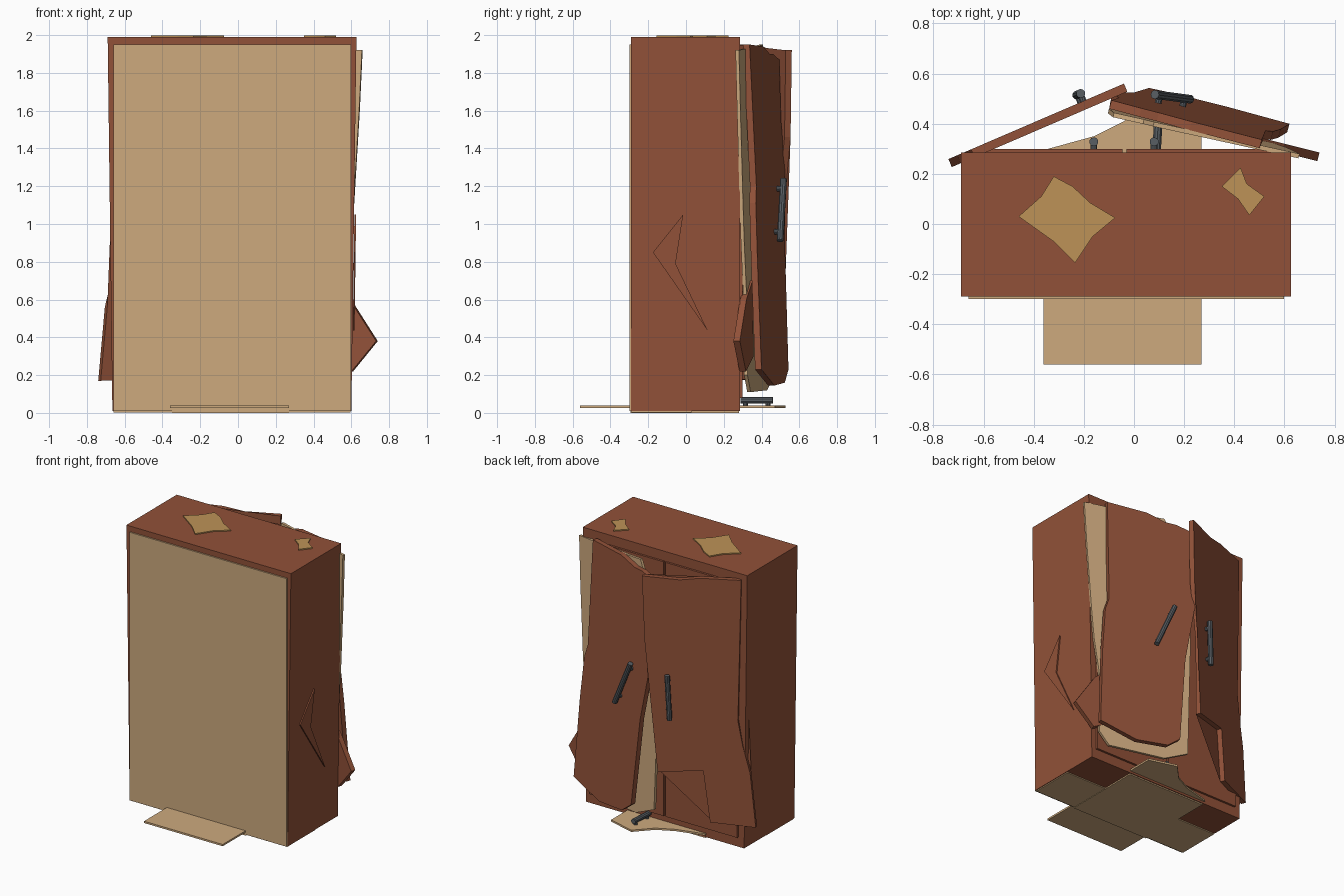
import bpy, bmesh
from mathutils import Vector

if "Cube" in bpy.data.objects:
    bpy.data.objects.remove(bpy.data.objects["Cube"])


def mat(name, r, g, b):
    m = bpy.data.materials.new(name)
    m.diffuse_color = (r, g, b, 1)
    m.use_nodes = True
    m.node_tree.nodes["Principled BSDF"].inputs["Base Color"].default_value = m.diffuse_color
    return m


BROWN = mat("red_brown_wood", 0.285, 0.083, 0.040)
TAN = mat("pale_raw_wood", 0.61, 0.40, 0.208)
GOLD = mat("worn_wood", 0.51, 0.29, 0.095)
GREY = mat("dark_metal", 0.098, 0.112, 0.125)


def finish(bm, name, m):
    bmesh.ops.recalc_face_normals(bm, faces=bm.faces)
    me = bpy.data.meshes.new(name)
    bm.to_mesh(me)
    bm.free()
    me.materials.append(m)
    ob = bpy.data.objects.new(name, me)
    bpy.context.collection.objects.link(ob)
    return ob


def slab(name, pts, offset, m):
    """Flat outline in space, extruded along offset."""
    bm = bmesh.new()
    off = Vector(offset)
    a = [bm.verts.new(Vector(p)) for p in pts]
    b = [bm.verts.new(Vector(p) + off) for p in pts]
    n = len(pts)
    caps = [bm.faces.new(a), bm.faces.new(b[::-1])]
    for i in range(n):
        j = (i + 1) % n
        bm.faces.new((a[i], b[i], b[j], a[j]))
    bmesh.ops.triangulate(bm, faces=caps)
    return finish(bm, name, m)


def box(name, x0, x1, y0, y1, z0, z1, m):
    return slab(name, [(x0, y0, z0), (x1, y0, z0), (x1, y1, z0), (x0, y1, z0)],
                (0, 0, z1 - z0), m)


def rod(bm, p, q, r):
    p, q = Vector(p), Vector(q)
    d = q - p
    mtx = d.to_track_quat('Z', 'Y').to_matrix().to_4x4()
    mtx.translation = (p + q) / 2
    bmesh.ops.create_cone(bm, cap_ends=True, segments=10, radius1=r, radius2=r,
                          depth=d.length, matrix=mtx)


def handle(name, p, q, normal, gap=0.032):
    """Bar between p and q (points on the door) standing off on two posts."""
    bm = bmesh.new()
    p, q, n = Vector(p), Vector(q), Vector(normal).normalized()
    rod(bm, p + n * gap, q + n * gap, 0.018)
    for t in (0.15, 0.85):
        c = p.lerp(q, t)
        rod(bm, c, c + n * gap, 0.014)
    return finish(bm, name, GREY)


# Cabinet carcass, slightly narrower at the foot
slab("cabinet_body",
     [(-0.665, -0.29, 0.01), (0.6, -0.29, 0.01), (0.627, -0.29, 1.99), (-0.69, -0.29, 1.99)],
     (0, 0.575, 0), BROWN)
box("back_panel", -0.66, 0.598, -0.3, -0.288, 0.01, 1.95, TAN)
box("underside_panel", -0.66, 0.595, -0.288, 0.03, 0.003, 0.012, TAN)

# Flat inner doors with handles
for name, x0, x1, hx in (("inner_door_left", -0.62, -0.045, -0.16),
                         ("inner_door_right", -0.03, 0.565, 0.08)):
    box(name, x0, x1, 0.28, 0.3, 0.08, 1.92, BROWN)
    handle(name + "_handle", (hx, 0.3, 1.24), (hx, 0.3, 0.9), (0, 1, 0), 0.028)

# Worn patches on the top
for name, pts in (
    ("top_patch_large", [(-0.46, 0.03), (-0.37, 0.11), (-0.32, 0.19), (-0.245, 0.15),
                         (-0.175, 0.085), (-0.075, 0.025), (-0.165, -0.05),
                         (-0.235, -0.155), (-0.32, -0.07)]),
    ("top_patch_small", [(0.35, 0.15), (0.425, 0.225), (0.45, 0.16), (0.52, 0.11),
                         (0.46, 0.035), (0.415, 0.1)]),
):
    slab(name, [(x, y, 1.985) for x, y in pts], (0, 0, 0.013), GOLD)

# Crack plates on the cabinet sides
crack = [(-0.175, 0.85), (-0.015, 1.05), (-0.055, 0.79), (0.115, 0.435)]
slab("right_crack", [(0.602 + 0.0136 * z, y, z) for y, z in crack], (0.009, 0, 0), BROWN)
slab("left_crack", [(-0.667 - 0.0126 * z, -y, z + 0.65) for y, z in crack], (-0.005, 0, 0), BROWN)


# Broken doors: outline in x and z laid on a tilted plane
def left_plane(x, z):
    return 0.56 + 0.43 * (x + 0.04)


def right_plane(x, z):
    return 0.57 - 0.255 * x - 0.053 * z


def lining_plane(x, z):
    return 0.28 - 0.22 * (x - 0.66) - 0.015 * (z - 1.92)


def shard_plane(x, z):
    return 0.285 - 0.25 * (x - 0.74)


def door(name, outline, plane, offset, m):
    return slab(name, [(x, plane(x, z), z) for x, z in outline], offset, m)


door("broken_door_left",
     [(-0.04, 1.92), (-0.273, 1.915), (-0.4, 1.94), (-0.65, 1.95), (-0.63, 0.93),
      (-0.66, 0.75), (-0.705, 0.56), (-0.74, 0.17), (-0.459, 0.18), (-0.416, 0.55),
      (-0.136, 0.51), (-0.13, 1.07), (-0.09, 1.3), (-0.055, 1.46)],
     left_plane, (0.013, -0.032, 0), BROWN)
door("broken_door_right",
     [(0.51, 1.95), (0.23, 1.94), (0.1, 1.9), (0.03, 1.9), (-0.09, 1.87), (-0.06, 1.55),
      (-0.085, 1.3), (0.0, 0.86), (0.06, 0.23), (0.15, 0.16), (0.37, 0.145), (0.62, 0.23),
      (0.585, 0.8), (0.555, 1.11), (0.525, 1.2)],
     right_plane, (-0.009, -0.034, 0), BROWN)
door("door_lining_right",
     [(0.66, 1.92), (0.45, 1.93), (0.2, 1.94), (0.08, 1.95), (0.04, 1.86), (-0.08, 1.84),
      (-0.1, 1.1), (-0.07, 0.2), (0.1, 0.12), (0.5, 0.11), (0.57, 0.2), (0.56, 0.6),
      (0.6, 0.9), (0.615, 1.1), (0.645, 1.6)],
     lining_plane, (-0.004, -0.018, 0), TAN)
door("door_shard",
     [(0.74, 0.38), (0.6, 0.6), (0.47, 0.7), (0.45, 0.3), (0.61, 0.22)],
     shard_plane, (-0.009, -0.034, 0), BROWN)

# Handles on the broken doors
for name, plane, a, b, n in (
    ("broken_left_handle", left_plane, (-0.2, 1.23), (-0.215, 0.91), (-0.4, 0.92, 0)),
    ("broken_right_handle", right_plane, (0.075, 1.235), (0.215, 0.91), (0.25, 0.97, 0.05)),
):
    handle(name, (a[0], plane(*a), a[1]), (b[0], plane(*b), b[1]), n)

# Loose board lying under the cabinet, with a fallen handle on it
slab("floor_board",
     [(-0.36, -0.56, 0.025), (0.27, -0.56, 0.025), (0.27, 0.47, 0.025), (0.07, 0.527, 0.025),
      (-0.04, 0.41, 0.025), (-0.16, 0.35, 0.025), (-0.36, 0.295, 0.025)],
     (0, 0, 0.013), TAN)
box("under_board", -0.35, 0.27, -0.295, 0.28, 0.0, 0.009, TAN)
handle("fallen_handle", (0.09, 0.29, 0.037), (0.1, 0.46, 0.037), (0, 0, 1), 0.03)
